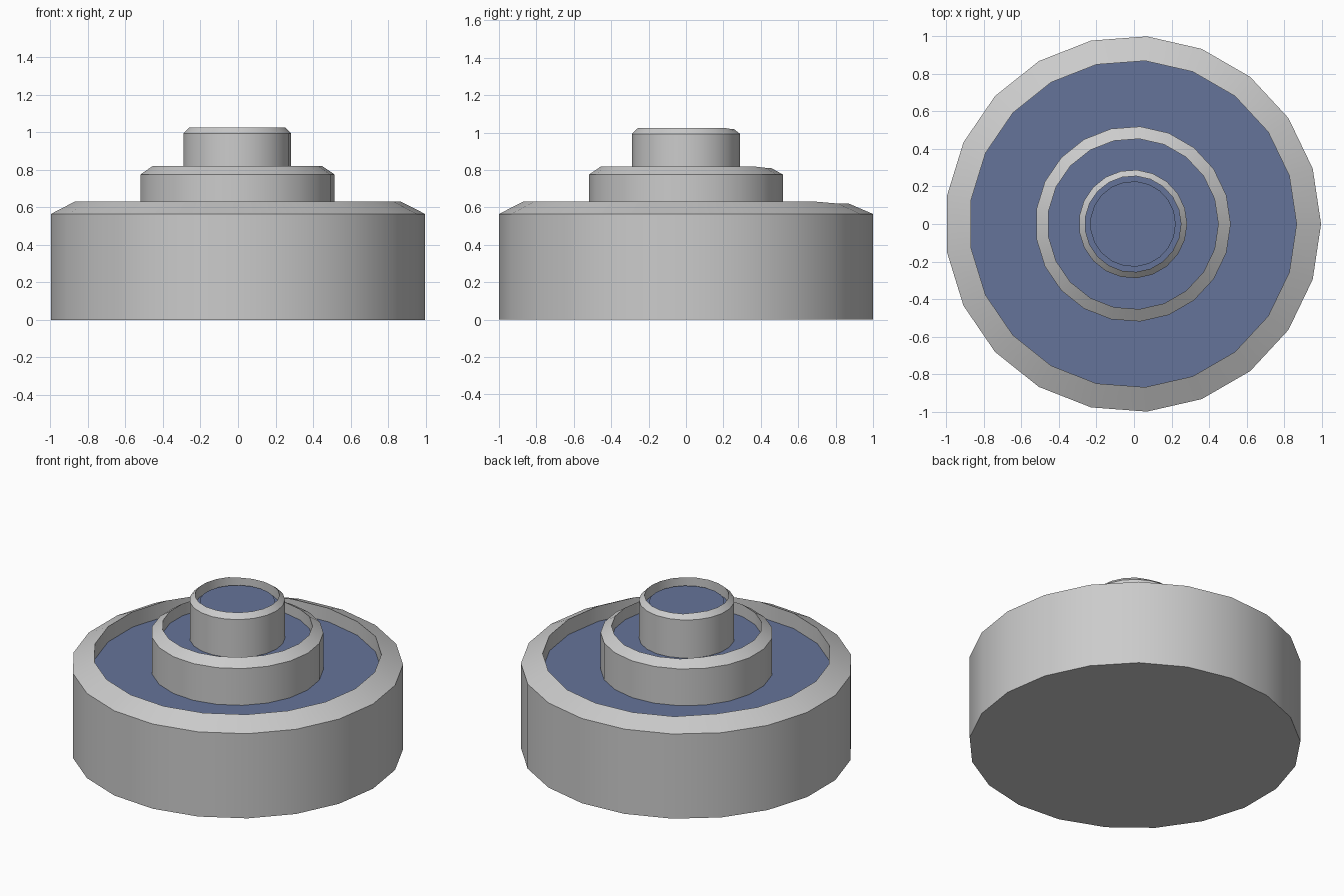
import bpy, bmesh, math

if "Cube" in bpy.data.objects:
    bpy.data.objects.remove(bpy.data.objects["Cube"])

SIDES = 21
CX = -0.0056          # odd-sided rings sit slightly off the bounding-box centre

water_mat = bpy.data.materials.new("water_blue")
water_mat.diffuse_color = (0.13, 0.175, 0.32, 1)
water_mat.use_nodes = True
water_mat.node_tree.nodes["Principled BSDF"].inputs["Base Color"].default_value = water_mat.diffuse_color


def ring(bm, r, z, dip=0.0):
    """Ring of vertices; dip lowers the four at the back (spill lip)."""
    verts = []
    for k in range(SIDES):
        a = math.tau * k / SIDES
        zz = z - (dip if 4 <= k <= 7 else 0)
        verts.append(bm.verts.new((CX + r * math.cos(a), r * math.sin(a), zz)))
    return verts


def finish(bm, name, mat=None):
    me = bpy.data.meshes.new(name)
    bm.to_mesh(me)
    bm.free()
    ob = bpy.data.objects.new(name, me)
    bpy.context.collection.objects.link(ob)
    if mat:
        me.materials.append(mat)
    return ob


def basin(name, r_out, r_in, z_base, z_edge, z_rim, z_floor, dip):
    """Solid round tier with a sloped rim and a hollow top."""
    bm = bmesh.new()
    rings = [ring(bm, r_out, z_base), ring(bm, r_out, z_edge),
             ring(bm, r_in, z_rim, dip), ring(bm, r_in, z_floor)]
    for lo, hi in zip(rings, rings[1:]):
        for i in range(SIDES):
            j = (i + 1) % SIDES
            bm.faces.new((lo[i], lo[j], hi[j], hi[i]))
    bm.faces.new(rings[0][::-1])
    bm.faces.new(rings[-1])
    ob = finish(bm, name)
    bpy.ops.object.select_all(action='DESELECT')
    bpy.context.view_layer.objects.active = ob
    ob.select_set(True)
    bpy.ops.object.shade_smooth_by_angle(angle=math.radians(22))


def water(name, r, z):
    bm = bmesh.new()
    bm.faces.new(ring(bm, r, z))
    finish(bm, name, water_mat)


# Three stacked basins, widest at the bottom
basin("lower_basin", 1.0028, 0.872, 0.0, 0.565, 0.632, 0.50, 0.011)
basin("middle_basin", 0.521, 0.455, 0.45, 0.775, 0.82, 0.71, 0.008)
basin("upper_basin", 0.289, 0.256, 0.66, 0.994, 1.026, 0.93, 0.006)

# Water surfaces
water("lower_water", 0.872, 0.53)
water("middle_water", 0.455, 0.74)
water("upper_water", 0.256, 0.955)
water("upper_water_top", 0.228, 0.983)
